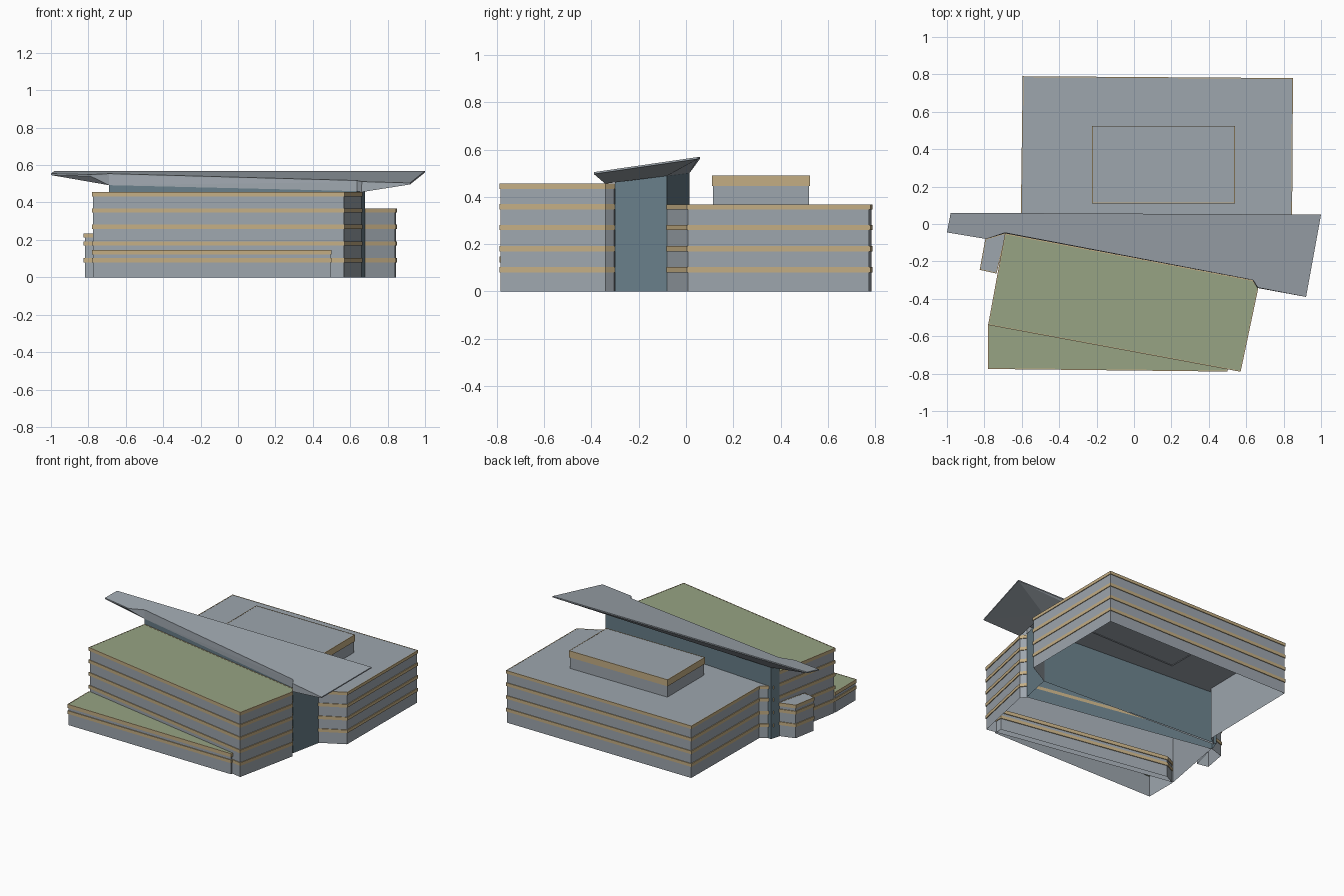
import bpy
import bmesh
from mathutils import Vector

cube = bpy.data.objects.get("Cube")
if cube:
    bpy.data.objects.remove(cube, do_unlink=True)


def material(name, rgb):
    mat = bpy.data.materials.new(name)
    mat.use_nodes = True
    color = (*rgb, 1)
    mat.diffuse_color = color
    mat.node_tree.nodes["Principled BSDF"].inputs["Base Color"].default_value = color
    return mat


WALL = material("blue grey wall", (0.34, 0.38, 0.42))
BAND = material("tan band", (0.55, 0.42, 0.23))
GREEN = material("green roof", (0.31, 0.37, 0.23))
GLASS = material("teal glass", (0.14, 0.21, 0.25))


def finish(name, bm, mats):
    mesh = bpy.data.meshes.new(name)
    bm.to_mesh(mesh)
    bm.free()
    for mat in mats:
        mesh.materials.append(mat)
    obj = bpy.data.objects.new(name, mesh)
    bpy.context.collection.objects.link(obj)
    return obj


def inset(poly, dist):
    """Move every side of a counter-clockwise outline inwards."""
    pts = [Vector(p) for p in poly]
    out = []
    for i, p in enumerate(pts):
        a = (p - pts[i - 1]).normalized()
        b = (pts[(i + 1) % len(pts)] - p).normalized()
        na, nb = Vector((-a.y, a.x)), Vector((-b.y, b.x))
        out.append(p + (na + nb) * dist / (1 + na.dot(nb)))
    return out


def ring(bm, poly, height):
    return [bm.verts.new((x, y, height(x, y))) for x, y in poly]


def bridge(bm, low, high):
    n = len(low)
    for i in range(n):
        j = (i + 1) % n
        bm.faces.new((low[i], low[j], high[j], high[i]))


def shell(name, poly, bottom, height, wall, roof):
    """Walls and a roof, open underneath."""
    bm = bmesh.new()
    low = ring(bm, poly, lambda x, y: bottom)
    high = ring(bm, poly, height)
    bridge(bm, low, high)
    bm.faces.new(high).material_index = 1
    return finish(name, bm, [wall, roof])


def bands(name, poly, inner, spans):
    """Projecting trim around an outline, one loop per height span."""
    bm = bmesh.new()
    for z0, z1 in spans:
        loops = [ring(bm, p, lambda x, y, z=z: z)
                 for p, z in ((inner, z0), (poly, z0), (poly, z1), (inner, z1))]
        for low, high in zip(loops, loops[1:]):
            bridge(bm, low, high)
    finish(name, bm, [BAND])


def block(name, poly, bottom, top, spans, roof=WALL):
    inner = inset(poly, 0.005)
    shell(name, inner, bottom, lambda x, y: top, WALL, roof)
    bands(name + "_bands", poly, inner, spans)


FLOORS = [(0.08, 0.102), (0.169, 0.191), (0.259, 0.281)]

# Main blocks
block("rear_block",
      [(0.845, 0.005), (0.85, 0.78), (-0.595, 0.79), (-0.605, 0.05),
       (-0.68, -0.005), (0.675, -0.085)],
      0, 0.366, FLOORS + [(0.346, 0.367)])
block("front_block",
      [(-0.78, -0.54), (0.57, -0.79), (0.665, -0.34), (0.635, -0.30), (-0.69, -0.05)],
      0, 0.455, FLOORS + [(0.347, 0.369), (0.433, 0.456)], GREEN)

# Lower additions and rooftop room
block("low_front_wing",
      [(-0.78, -0.775), (0.5, -0.789), (0.5, -0.72), (-0.7, -0.5), (-0.78, -0.54)],
      0, 0.146, [FLOORS[0], (0.122, 0.147)], GREEN)
block("side_annex",
      [(-0.825, -0.245), (-0.735, -0.265), (-0.68, -0.045), (-0.795, -0.08)],
      0, 0.234, [FLOORS[0], FLOORS[1], (0.212, 0.235)])
block("rooftop_room",
      [(-0.225, 0.11), (0.54, 0.11), (0.54, 0.525), (-0.225, 0.525)],
      0.36, 0.49, [(0.445, 0.491)])


# Glass hall between the blocks, rising to the canopy
def soffit(x, y):
    return 0.499 + 0.127 * y


A, B, C, D = (-0.69, -0.05), (0.635, -0.30), (0.68, -0.08), (-0.67, 0.015)
shell("glass_hall", [A, B, C, D], 0, soffit, GLASS, WALL)


# Tilted canopy with a thin edge and a keel running down to the glass
def canopy_top(x, y):
    return 0.561 + 0.145 * y


outline = [(-1.0, -0.045), (-0.79, -0.08), (-0.69, -0.047), (0.637, -0.30),
           (0.662, -0.34), (0.92, -0.39), (1.0, 0.05), (-0.98, 0.06)]
E = (0.66, -0.342)
keel = [A, A, A, B, E, E, C, D]
bm = bmesh.new()
loops = [ring(bm, keel, soffit),
         ring(bm, outline, lambda x, y: canopy_top(x, y) - 0.008),
         ring(bm, outline, canopy_top)]
bridge(bm, loops[0], loops[1])
bridge(bm, loops[1], loops[2])
bm.faces.new(loops[2])
bmesh.ops.remove_doubles(bm, verts=bm.verts[:], dist=0.0005)
bmesh.ops.recalc_face_normals(bm, faces=bm.faces[:])
bmesh.ops.triangulate(bm, faces=bm.faces[:])
finish("canopy", bm, [WALL])
